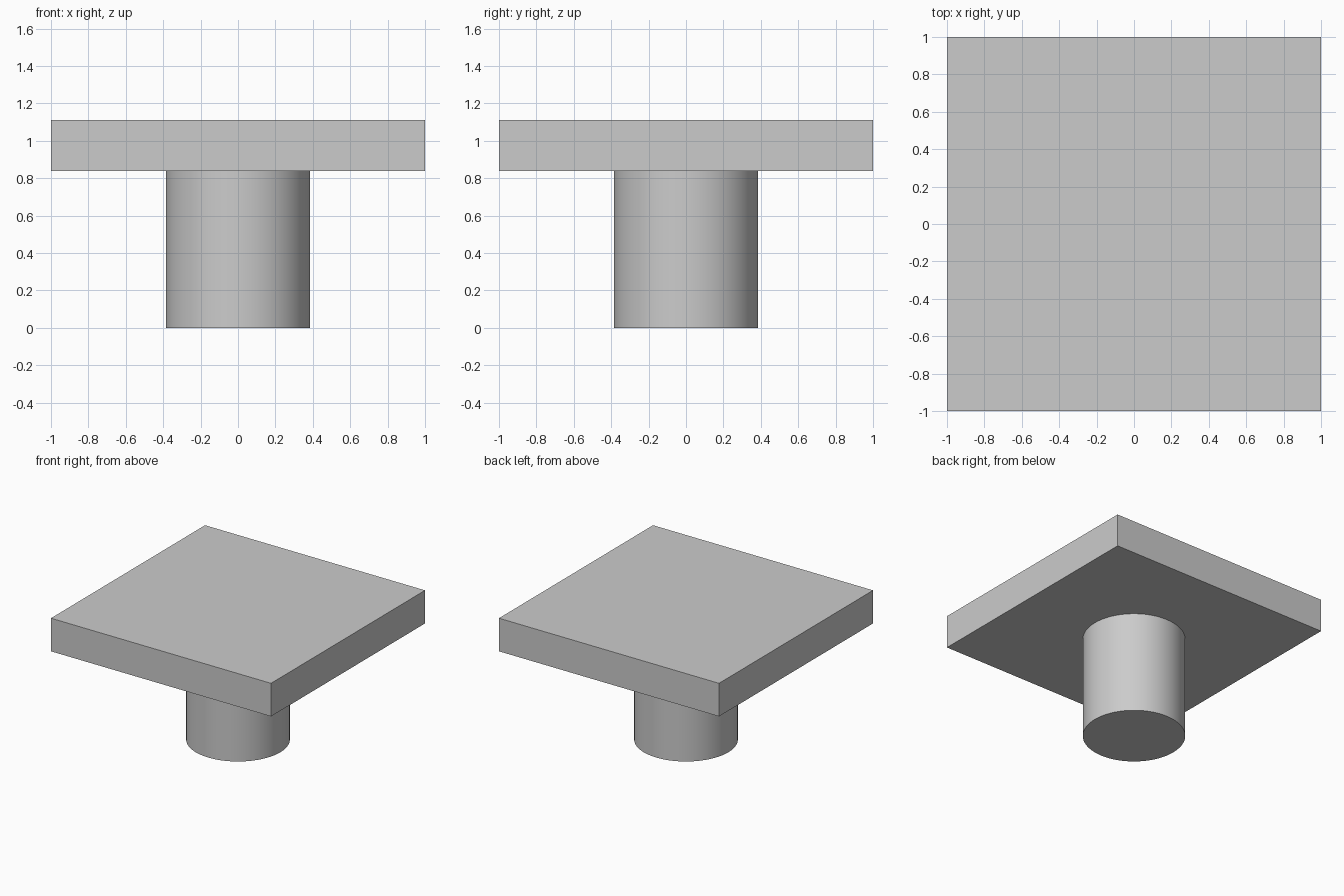
import bpy

if "Cube" in bpy.data.objects:
    bpy.data.objects.remove(bpy.data.objects["Cube"])

LEG_RADIUS = 0.386
SLAB_BOTTOM, SLAB_TOP = 0.84, 1.112

# Round pedestal
bpy.ops.mesh.primitive_cylinder_add(vertices=64, radius=LEG_RADIUS, depth=SLAB_BOTTOM,
                                    location=(0, 0, SLAB_BOTTOM / 2))
pedestal = bpy.context.object
pedestal.name = "pedestal"
bpy.ops.object.shade_smooth_by_angle()

# Square top slab
bpy.ops.mesh.primitive_cube_add(size=1, location=(0, 0, (SLAB_BOTTOM + SLAB_TOP) / 2))
slab = bpy.context.object
slab.name = "top_slab"
slab.scale = (2, 2, SLAB_TOP - SLAB_BOTTOM)
bpy.ops.object.transform_apply(location=False, rotation=False, scale=True)
